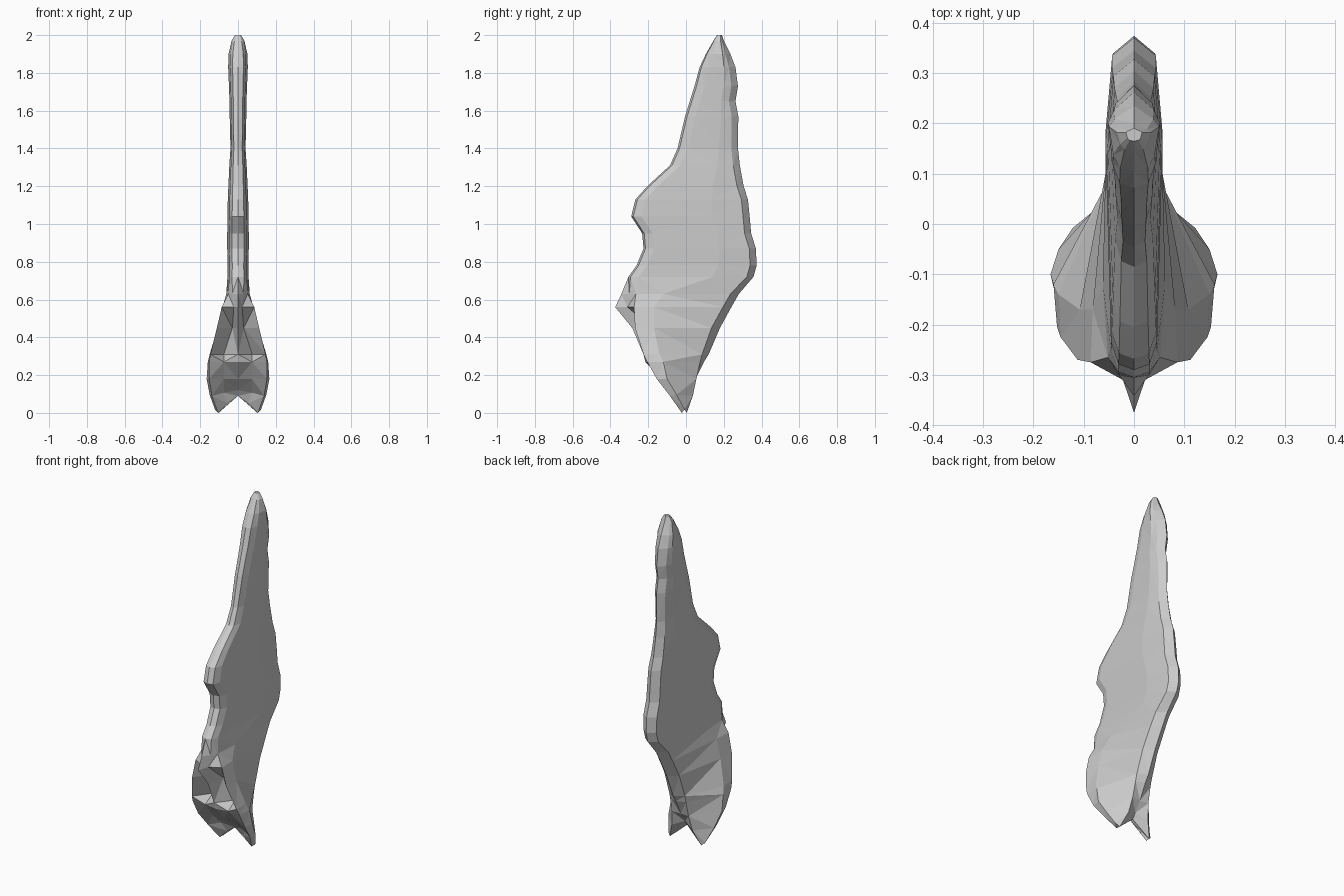
import bpy, bmesh

bone = bpy.data.materials.new("bone grey")
bone.diffuse_color = (0.6, 0.6, 0.6, 1)

# Thin upper blade: height, front edge, back edge, half width
BLADE = [
    (2.00, 0.165, 0.19, 0.016), (1.97, 0.145, 0.20, 0.034),
    (1.90, 0.105, 0.235, 0.050), (1.83, 0.072, 0.262, 0.052),
    (1.73, 0.045, 0.275, 0.048), (1.65, 0.02, 0.262, 0.045),
    (1.57, -0.005, 0.277, 0.044), (1.40, -0.045, 0.275, 0.040),
    (1.31, -0.085, 0.285, 0.046), (1.20, -0.205, 0.305, 0.051),
    (1.13, -0.268, 0.328, 0.054), (1.04, -0.29, 0.337, 0.056),
    (0.95, -0.232, 0.345, 0.057), (0.87, -0.225, 0.370, 0.057),
    (0.78, -0.262, 0.374, 0.055), (0.72, -0.305, 0.357, 0.056),
]

# Flared base: height, lift of the middle, front keel y, inner front xy,
# outer crest xy, widest point xy, back corner xy, back middle y
BASE = [
    (0.63, 0, -0.342, 0.030, -0.30, 0.052, -0.265, 0.062, -0.12, 0.046, 0.235, 0.28),
    (0.56, 0, -0.375, 0.022, -0.31, 0.086, -0.275, 0.082, -0.17, 0.048, 0.195, 0.24),
    (0.45, 0, -0.285, 0.030, -0.18, 0.112, -0.270, 0.108, -0.17, 0.050, 0.135, 0.18),
    (0.31, 0, -0.225, 0.075, -0.13, 0.146, -0.225, 0.150, -0.14, 0.052, 0.085, 0.12),
    (0.27, 0, -0.215, 0.075, -0.20, 0.153, -0.205, 0.160, -0.12, 0.052, 0.075, 0.095),
    (0.18, 0, -0.125, 0.075, -0.13, 0.153, -0.155, 0.166, -0.10, 0.055, 0.055, 0.05),
    (0.09, 0.03, -0.055, 0.075, -0.05, 0.138, -0.085, 0.150, -0.050, 0.068, 0.036, 0.01),
    (0.00, 0.09, -0.030, 0.055, -0.022, 0.105, -0.022, 0.122, -0.008, 0.103, 0.004, -0.01),
]


def blade_section(z, f, b, w):
    d = b - f
    front, back = min(0.055, d * 0.25), min(0.035, d * 0.2)
    half = [(0, f), (w * 0.55, f + front * 0.2), (w * 0.82, f + front),
            (w, f + d * 0.68), (w * 0.76, b - back), (0, b)]
    return [(x, y, z) for x, y in half]


def base_section(z, lift, keel, x1, y1, x2, y2, x3, y3, x4, y4, back):
    # The middle rises above the two lobe tips
    return [(0, keel, z + lift), (x1, y1, z + lift * 0.55), (x2, y2, z),
            (x3, y3, z + lift * 0.2), (x4, y4, z), (0, back, z + lift)]


def loft(name, sections):
    bm = bmesh.new()
    rings = []
    for half in sections:
        whole = half + [(-x, y, z) for x, y, z in reversed(half[1:-1])]
        rings.append([bm.verts.new(p) for p in whole])
    n = len(rings[0])
    for upper, lower in zip(rings, rings[1:]):
        for i in range(n):
            j = (i + 1) % n
            bm.faces.new((upper[i], lower[i], lower[j], upper[j]))
    # Top cap and mirrored fans over the notched underside
    bm.faces.new(rings[0])
    r = rings[-1]
    for i in range(1, n - 1):
        bm.faces.new((r[0], r[i], r[i + 1]))
    bmesh.ops.triangulate(bm, faces=[f for f in bm.faces if len(f.verts) == 4])
    bmesh.ops.recalc_face_normals(bm, faces=bm.faces)
    mesh = bpy.data.meshes.new(name)
    bm.to_mesh(mesh)
    bm.free()
    mesh.materials.append(bone)
    obj = bpy.data.objects.new(name, mesh)
    bpy.context.collection.objects.link(obj)
    return obj


# One faceted bone: blade above, forked base below
loft("flat_bone", [blade_section(*s) for s in BLADE] + [base_section(*s) for s in BASE])
